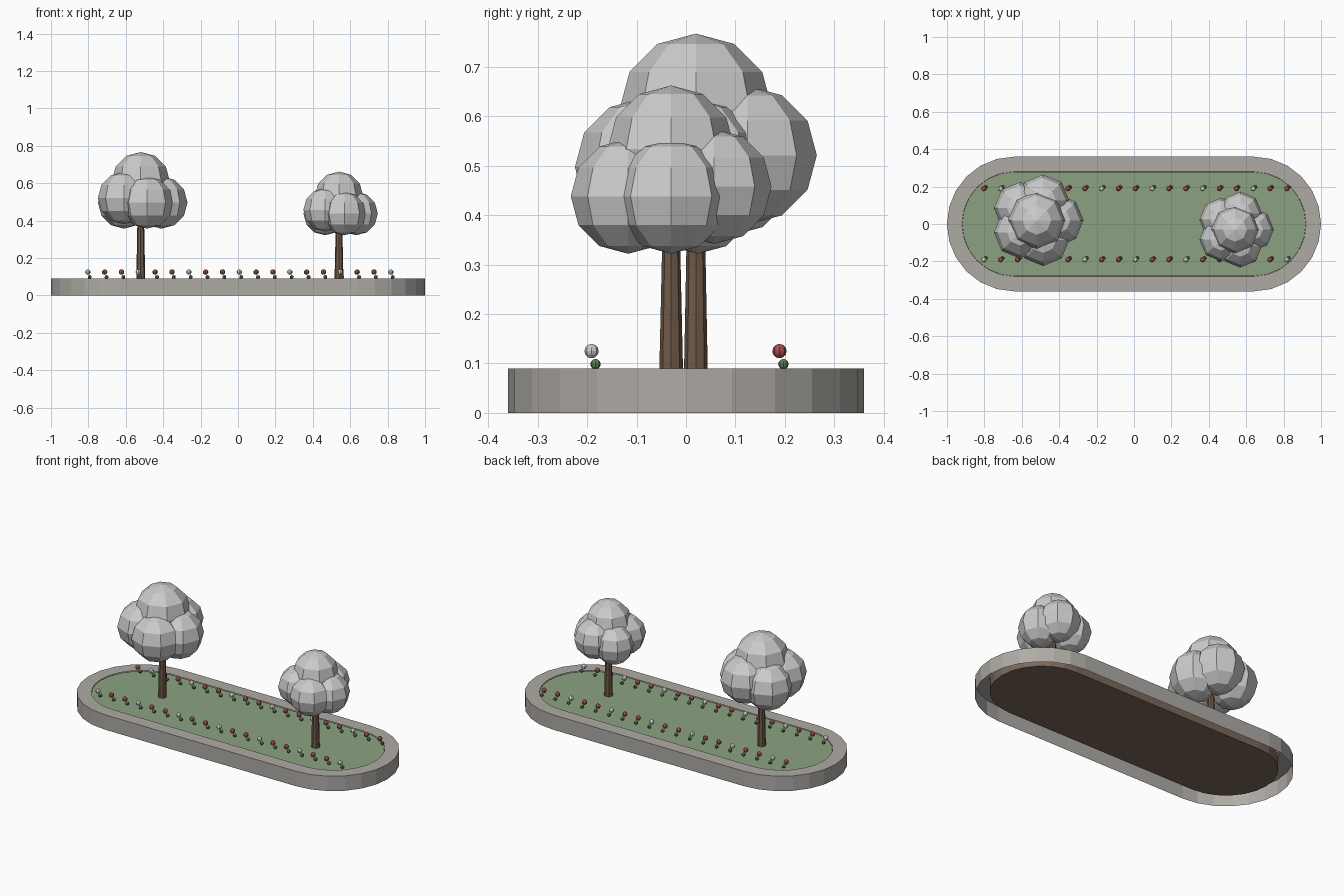
import bpy, bmesh, math
from mathutils import Matrix

if "Cube" in bpy.data.objects:
    bpy.data.objects.remove(bpy.data.objects["Cube"])


def mat(name, rgb):
    m = bpy.data.materials.new(name)
    m.diffuse_color = (*rgb, 1)
    m.use_nodes = True
    m.node_tree.nodes["Principled BSDF"].inputs["Base Color"].default_value = m.diffuse_color
    return m


STONE = mat("stone", (0.43, 0.41, 0.38))
GRASS = mat("grass", (0.26, 0.36, 0.22))
SOIL = mat("soil", (0.20, 0.14, 0.105))
BARK = mat("bark", (0.16, 0.10, 0.065))
RED = mat("petal_red", (0.36, 0.08, 0.07))
LEAF = mat("leaf_green", (0.10, 0.20, 0.09))


def finish(name, bm, material=None):
    me = bpy.data.meshes.new(name)
    bm.to_mesh(me)
    bm.free()
    ob = bpy.data.objects.new(name, me)
    bpy.context.collection.objects.link(ob)
    if material:
        me.materials.append(material)
    return ob


def stadium(bm, r, z, steps=12):
    """Loop of vertices: straight sides with half-round ends."""
    out = []
    for side, start in ((1, -90), (-1, 90)):
        for i in range(steps + 1):
            a = math.radians(start + 180 * i / steps)
            out.append(bm.verts.new((side * 0.64 + r * math.cos(a), r * math.sin(a), z)))
    return out


def bridge(bm, a, b):
    n = len(a)
    for i in range(n):
        j = (i + 1) % n
        bm.faces.new((a[i], a[j], b[j], b[i]))


def ball(bm, centre, r):
    bmesh.ops.create_uvsphere(bm, u_segments=8, v_segments=6, radius=r,
                              matrix=Matrix.Translation(centre))


# Curb: outer wall and flat top, open underneath
bm = bmesh.new()
loops = [stadium(bm, r, z) for r, z in ((0.36, 0), (0.36, 0.09), (0.28, 0.09))]
for a, b in zip(loops, loops[1:]):
    bridge(bm, a, b)
finish("curb", bm, STONE)

# Soil bed inside the curb
bm = bmesh.new()
low, high = stadium(bm, 0.28, 0.02), stadium(bm, 0.28, 0.086)
bridge(bm, low, high)
bm.faces.new(low[::-1])
finish("soil_bed", bm, SOIL)

# Lawn
bm = bmesh.new()
bm.faces.new(stadium(bm, 0.279, 0.0865))
finish("lawn", bm, GRASS)


def tree(label, x, y, ring_z, s):
    # Tapered trunk
    bm = bmesh.new()
    bmesh.ops.create_cone(bm, cap_ends=True, segments=8, radius1=0.024, radius2=0.016,
                          depth=ring_z - 0.085,
                          matrix=Matrix.Translation((x, y, (ring_z + 0.085) / 2)))
    finish(label + "_trunk", bm, BARK)
    # Crown: one top ball and five around it
    bm = bmesh.new()
    ball(bm, (x, y, ring_z + 0.115 * s), 0.155 * s)
    for i in range(5):
        a = math.tau * i / 5
        ball(bm, (x + 0.11 * s * math.cos(a), y + 0.11 * s * math.sin(a),
                  ring_z + 0.024 * s * (i % 2)), 0.14 * s)
    finish(label + "_crown", bm)


tree("large_tree", -0.52, 0.02, 0.497, 1.0)
tree("small_tree", 0.54, -0.03, 0.438, 0.83)

# Two rows of flowers, every third head pale, over small leaf balls
red, pale, leaves = bmesh.new(), bmesh.new(), bmesh.new()
for row, y in enumerate((-0.191, 0.189)):
    for i in range(19):
        x = -0.803 + 0.09 * i
        ball(pale if (i + 2 * row) % 3 == 0 else red, (x, y, 0.125), 0.0145)
        ball(leaves, (x + 0.01, y + 0.008, 0.0985), 0.0105)
finish("red_flowers", red, RED)
finish("pale_flowers", pale)
finish("flower_leaves", leaves, LEAF)
